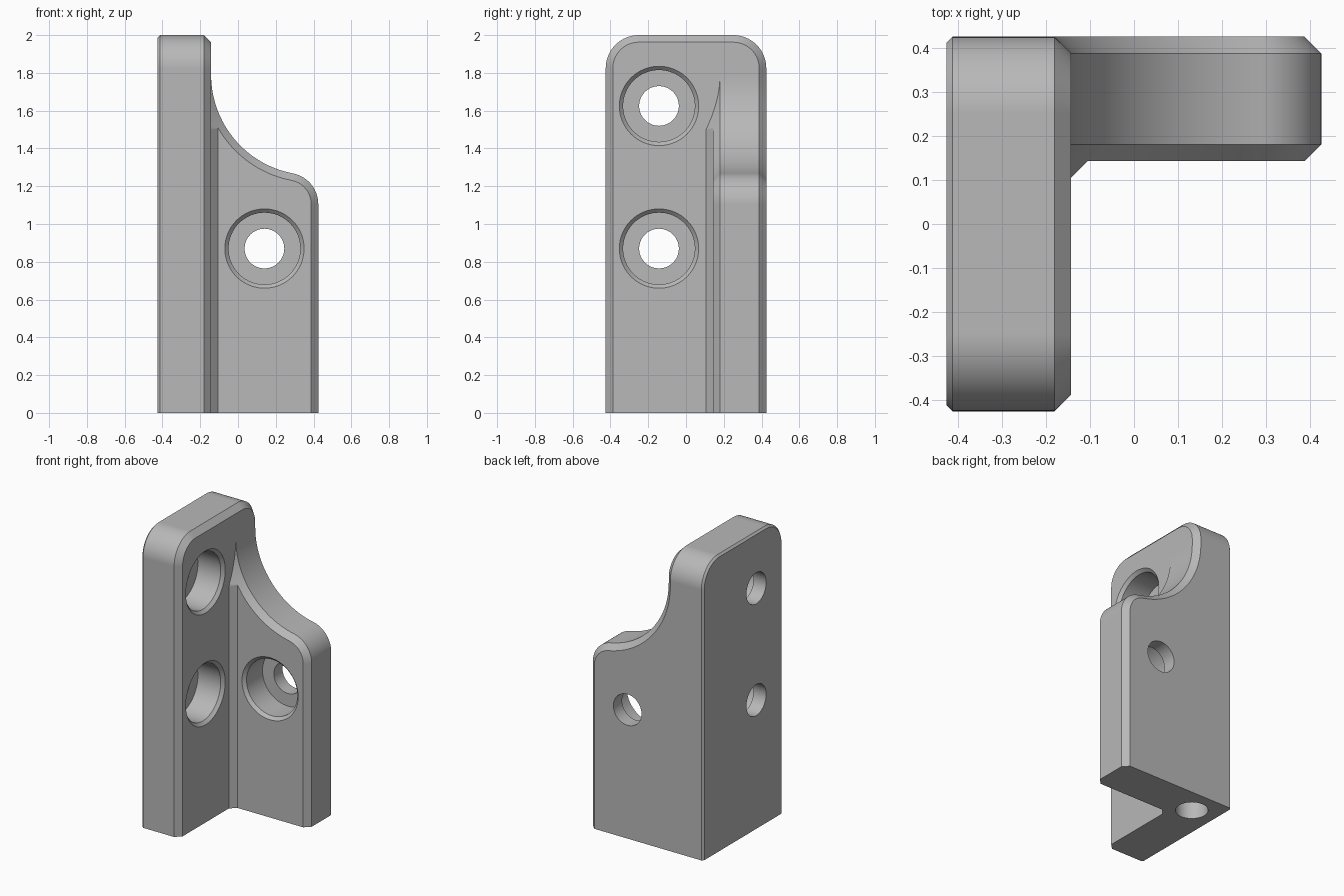
import bpy, bmesh
from math import sin, cos, pi, acos, atan2
from mathutils import Vector

cube = bpy.data.objects.get("Cube")
if cube:
    bpy.data.objects.remove(cube, do_unlink=True)

H = 0.425          # half width of both plates
IN = 0.1425        # inner faces sit at x = -IN and y = +IN
CH = 0.0375        # main chamfer
SMALL = 0.013      # outer chamfer of the tall plate
TOP = 2.0
BOLT = 0.143       # bolt offset from the centre
LOW, HIGH = 0.87, 1.625

steel = bpy.data.materials.new("steel grey")
steel.use_nodes = True
grey = (0.48, 0.48, 0.48, 1)
steel.diffuse_color = grey
bsdf = next(n for n in steel.node_tree.nodes if n.type == 'BSDF_PRINCIPLED')
bsdf.inputs["Base Color"].default_value = grey
bsdf.inputs["Roughness"].default_value = 0.6


def loft(name, rings):
    """Solid skinned through equal-length rings, capped at both ends."""
    bm = bmesh.new()
    loops = [[bm.verts.new(p) for p in ring] for ring in rings]
    n = len(loops[0])
    for a, b in zip(loops, loops[1:]):
        for i in range(n):
            j = (i + 1) % n
            bm.faces.new((a[i], a[j], b[j], b[i]))
    bm.faces.new(loops[0])
    bm.faces.new(loops[-1])
    bmesh.ops.recalc_face_normals(bm, faces=bm.faces)
    mesh = bpy.data.meshes.new(name)
    bm.to_mesh(mesh)
    bm.free()
    mesh.materials.append(steel)
    ob = bpy.data.objects.new(name, mesh)
    bpy.context.collection.objects.link(ob)
    return ob


def arc(cx, cy, r, a0, a1, n=20):
    return [(cx + r * cos(a0 + (a1 - a0) * i / n),
             cy + r * sin(a0 + (a1 - a0) * i / n)) for i in range(n + 1)]


def boolean(ob, other, operation):
    mod = ob.modifiers.new(operation.lower(), 'BOOLEAN')
    mod.operation, mod.solver, mod.object = operation, 'EXACT', other
    bpy.context.view_layer.objects.active = ob
    bpy.ops.object.modifier_apply(modifier=mod.name)
    bpy.data.objects.remove(other, do_unlink=True)


# Tall plate: rounded top, chamfered on both faces
def tall_ring(x, d):
    w, r = H - d, 0.175 - d
    c, z = w - r, TOP - d - r
    pts = [(-w, 0), (w, 0)] + arc(c, z, r, 0, pi / 2) + arc(-c, z, r, pi / 2, pi)
    return [(x, y, z) for y, z in pts]


bracket = loft("corner_bracket", [
    tall_ring(-H, SMALL), tall_ring(-H + SMALL, 0),
    tall_ring(-IN - CH, 0), tall_ring(-IN, CH)])

# Short plate: concave sweep running into a rounded outer shoulder
SWEEP_R, SWEEP_Z = 0.531, 1.79
SWEEP_X = SWEEP_R - IN
JOIN_X, JOIN_Z = 0.29, 1.268
nx, nz = (SWEEP_X - JOIN_X) / SWEEP_R, (SWEEP_Z - JOIN_Z) / SWEEP_R
END_R = (H - JOIN_X) / (1 - nx)
END_Z = JOIN_Z - END_R * nz
tilt = atan2(nz, nx)
BURIED = -0.32


def short_ring(y, d):
    pts = [(BURIED, 0), (H - d, 0)]
    pts += arc(H - END_R, END_Z, END_R - d, 0, tilt)
    pts += arc(SWEEP_X, SWEEP_Z, SWEEP_R + d, tilt + pi, pi, 32)[1:]
    pts.append((BURIED, SWEEP_Z))
    return [(x, y, z) for x, z in pts]


short_plate = loft("short_plate", [
    short_ring(H, CH), short_ring(H - CH, 0),
    short_ring(IN + CH, 0), short_ring(IN, CH)])


# Inner corner strip, trimmed by the slope of the sweep
def strip_ring(y, d, x_end):
    r = SWEEP_R + d
    start = 2 * pi - acos((x_end - SWEEP_X) / r)
    pts = [(BURIED, 0), (x_end, 0)]
    pts += arc(SWEEP_X, SWEEP_Z, r, start, pi, 16)
    pts.append((BURIED, SWEEP_Z))
    return [(x, y, z) for x, z in pts]


strip = loft("corner_strip", [strip_ring(IN, CH, CH - IN),
                              strip_ring(IN - CH, 2 * CH, -IN)])
boolean(bracket, short_plate, 'UNION')
boolean(bracket, strip, 'UNION')


# Round cutter along an axis from (depth, radius) steps
def bore(start, axis, steps):
    axis = Vector(axis)
    u = axis.orthogonal().normalized()
    v = axis.cross(u)
    rings = [[Vector(start) + axis * t + (u * cos(a) + v * sin(a)) * r
              for a in (2 * pi * i / 64 for i in range(64))] for t, r in steps]
    cutter = loft("bore_cutter", rings)
    cutter.hide_render = True
    boolean(bracket, cutter, 'DIFFERENCE')


# Counterbored bolt holes with a chamfered mouth
bolt = [(-0.02, 0.23), (0.02, 0.19), (0.19, 0.19), (0.19, 0.105), (0.35, 0.105)]
for z in (LOW, HIGH):
    bore((-IN, -BOLT, z), (-1, 0, 0), bolt)
bore((BOLT - 0.003, IN, LOW), (0, 1, 0), bolt)

# Blind hole in the foot
bore((-0.252, 0.252, 0), (0, 0, 1), [(-0.05, 0.1), (0.6, 0.1)])

# Smooth curved walls, crisp chamfers
bpy.ops.object.select_all(action='DESELECT')
bracket.select_set(True)
bpy.context.view_layer.objects.active = bracket
bpy.ops.object.shade_smooth_by_angle(angle=0.45)
weighted = bracket.modifiers.new("even_normals", 'WEIGHTED_NORMAL')
weighted.keep_sharp = True
